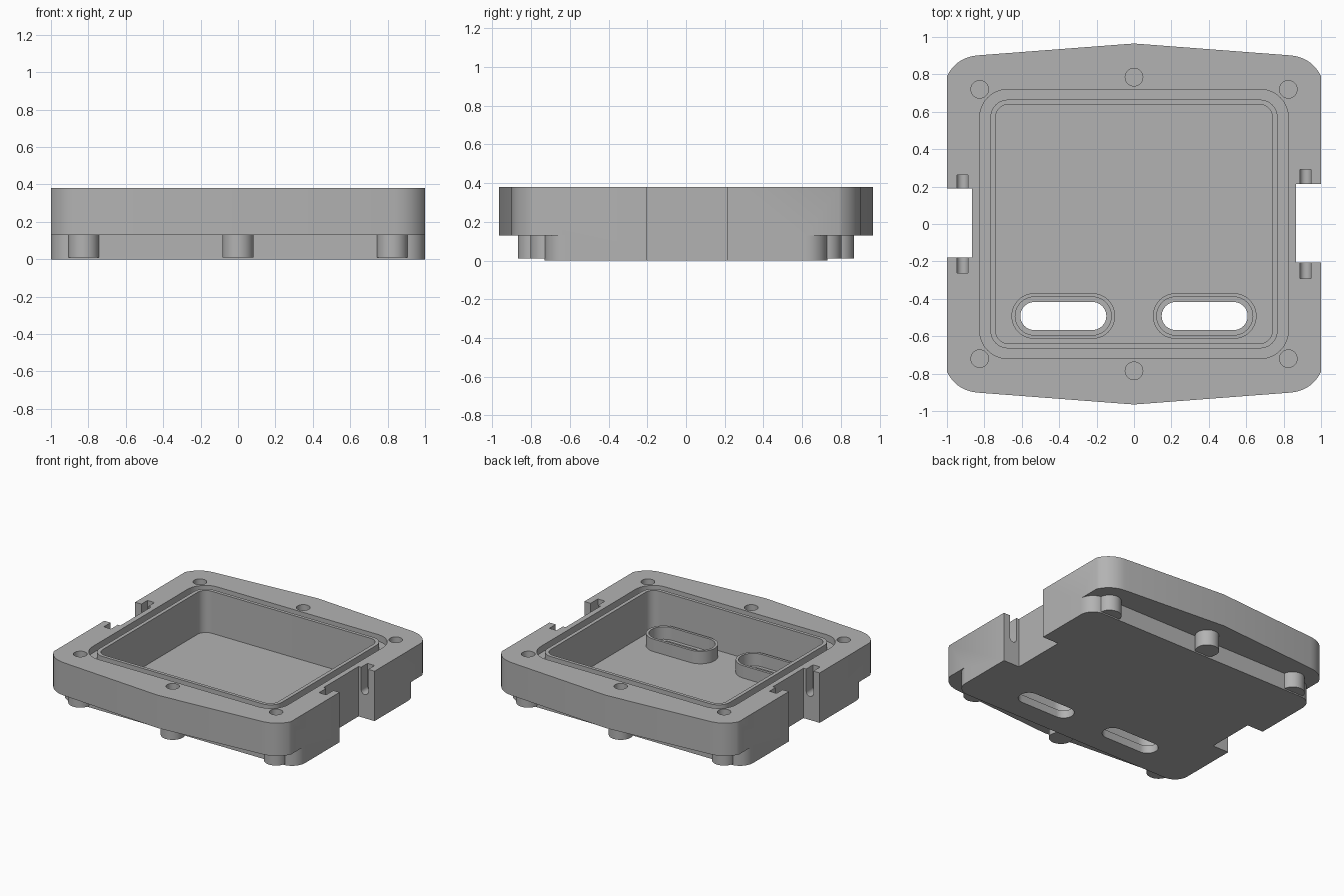
import bpy, bmesh
from math import sin, cos, pi
from mathutils import Matrix

if "Cube" in bpy.data.objects:
    bpy.data.objects.remove(bpy.data.objects["Cube"], do_unlink=True)

grey = bpy.data.materials.new("plain_grey")
grey.use_nodes = True
grey.diffuse_color = (0.45, 0.45, 0.45, 1)
grey.node_tree.nodes["Principled BSDF"].inputs["Base Color"].default_value = (0.45, 0.45, 0.45, 1)


def prism(name, pts, z0, z1):
    """Solid made by extruding a flat outline from z0 to z1."""
    bm = bmesh.new()
    base = bm.faces.new([bm.verts.new((x, y, z0)) for x, y in pts])
    top = bmesh.ops.extrude_face_region(bm, geom=[base])["geom"]
    bmesh.ops.translate(bm, vec=(0, 0, z1 - z0),
                        verts=[v for v in top if isinstance(v, bmesh.types.BMVert)])
    bmesh.ops.recalc_face_normals(bm, faces=bm.faces[:])
    mesh = bpy.data.meshes.new(name)
    bm.to_mesh(mesh)
    bm.free()
    mesh.materials.append(grey)
    ob = bpy.data.objects.new(name, mesh)
    bpy.context.collection.objects.link(ob)
    return ob


def rounded(cx, cy, hx, hy, r, n=10):
    """Outline of a rounded rectangle; r = hy gives a slot."""
    pts = []
    for q, (sx, sy) in enumerate([(1, 1), (-1, 1), (-1, -1), (1, -1)]):
        for i in range(n + 1):
            a = (q + i / n) * pi / 2
            p = (cx + sx * (hx - r) + r * cos(a), cy + sy * (hy - r) + r * sin(a))
            if not pts or abs(p[0] - pts[-1][0]) + abs(p[1] - pts[-1][1]) > 1e-5:
                pts.append(p)
    return pts


def circle(cx, cy, r, n=40):
    return [(cx + r * cos(2 * pi * i / n), cy + r * sin(2 * pi * i / n)) for i in range(n)]


def combine(target, tool, operation):
    """Apply a boolean and discard the tool."""
    mod = target.modifiers.new("combine", "BOOLEAN")
    mod.operation, mod.solver, mod.object = operation, "EXACT", tool
    bpy.context.view_layer.objects.active = target
    bpy.ops.object.modifier_apply(modifier=mod.name)
    bpy.data.objects.remove(tool, do_unlink=True)


def add(tool):
    combine(housing, tool, "UNION")


def cut(tool):
    combine(housing, tool, "DIFFERENCE")


# Upper block: softened corners and slightly peaked front and back
corner = []
for i in range(13):
    t = i / 12
    a, b, c = (1 - t) ** 2, 2 * t * (1 - t), t * t
    corner.append((a + 0.95 * b + 0.83 * c, 0.79 * a + 0.893 * b + 0.902 * c))
half = corner + [(0, 0.965)] + [(-x, y) for x, y in reversed(corner)]
outline = half + [(-x, -y) for x, y in half]
housing = prism("housing", outline, 0.13, 0.38)

# Lower tray and screw bosses
add(prism("tray", rounded(0, 0, 1, 0.73, 0.11), 0, 0.13))
screws = [(x, s * y) for s in (-1, 1) for x, y in [(-0.825, 0.72), (0, 0.785), (0.825, 0.72)]]
for x, y in screws:
    add(prism("boss", circle(x, y, 0.083), 0.01, 0.13))

# Main cavity, seal groove around its lip, and blind screw holes
cut(prism("cavity", rounded(0, 0, 0.74, 0.64, 0.07), 0.06, 0.6))
groove = prism("groove", rounded(0, 0, 0.825, 0.72, 0.15), 0.33, 0.6)
combine(groove, prism("lip", rounded(0, 0, 0.768, 0.665, 0.095), 0.2, 0.8), "DIFFERENCE")
cut(groove)
for x, y in screws:
    cut(prism("screw_hole", circle(x, y, 0.047), 0.06, 0.6))

# Hinge notches through each side, with hinge pin slots open at the top
for side, notch_y, pin_y in [(1, 0.21, 0.292), (-1, 0.185, 0.263)]:
    cut(prism("notch", rounded(side * 1.065, 0.005, 0.2, notch_y, 0.001, 1), -0.2, 0.6))
    pin = prism("pin_slot", rounded(side * 0.917, 0.38, 0.03, 0.2, 0.03), -pin_y, pin_y)
    pin.data.transform(Matrix.Rotation(pi / 2, 4, "X"))
    cut(pin)

# Raised collars around two slotted openings in the floor
for cx in (-0.378, 0.378):
    add(prism("collar", rounded(cx, -0.492, 0.277, 0.122, 0.122), 0.04, 0.155))
    cut(prism("collar_recess", rounded(cx, -0.492, 0.257, 0.102, 0.102), 0.06, 0.3))
    cut(prism("opening", rounded(cx, -0.492, 0.23, 0.075, 0.075), -0.2, 0.3))

# Tidy coplanar seams and shade the curves smooth
bm = bmesh.new()
bm.from_mesh(housing.data)
bmesh.ops.remove_doubles(bm, verts=bm.verts[:], dist=1e-5)
bmesh.ops.dissolve_limit(bm, angle_limit=0.01, verts=bm.verts[:], edges=bm.edges[:])
bm.to_mesh(housing.data)
bm.free()
bpy.ops.object.select_all(action="DESELECT")
housing.select_set(True)
bpy.context.view_layer.objects.active = housing
bpy.ops.object.shade_smooth_by_angle(angle=0.5)
